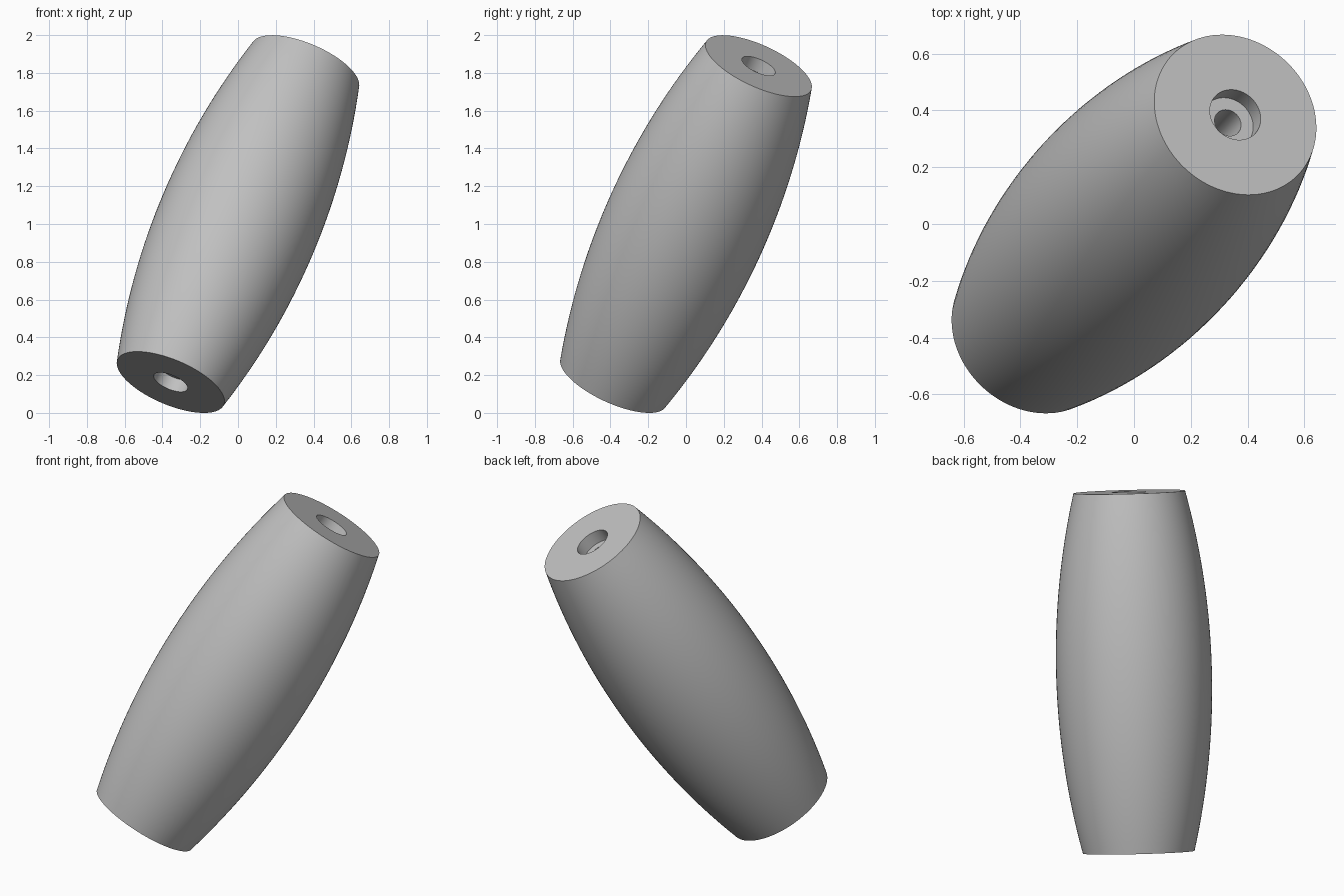
import bpy, bmesh, math
from mathutils import Vector

if "Cube" in bpy.data.objects:
    bpy.data.objects.remove(bpy.data.objects["Cube"])

HALF = 0.988           # half length along the axis
R_END, R_MID = 0.306, 0.427
R_BORE, R_HOLE, DEPTH = 0.096, 0.05, 0.073
SEGS, RINGS = 96, 32
AXIS = Vector((0.357, 0.385, 0.838)).normalized()

# Circular arc of the barrel side
sag = R_MID - R_END
arc_r = (HALF ** 2 + sag ** 2) / (2 * sag)


def barrel_radius(t):
    return R_MID - arc_r + math.sqrt(arc_r ** 2 - t ** 2)


# Closed profile: outer arc, top counterbore, through hole, bottom counterbore
ts = [-HALF + 2 * HALF * i / RINGS for i in range(RINGS + 1)]
profile = [(barrel_radius(t), t) for t in ts]
profile += [(R_BORE, HALF), (R_BORE, HALF - DEPTH), (R_HOLE, HALF - DEPTH),
            (R_HOLE, DEPTH - HALF), (R_BORE, DEPTH - HALF), (R_BORE, -HALF)]

# Revolve the profile
bm = bmesh.new()
rings = [[bm.verts.new((r * math.cos(2 * math.pi * k / SEGS),
                        r * math.sin(2 * math.pi * k / SEGS), z))
          for k in range(SEGS)] for r, z in profile]
for i, a in enumerate(rings):
    b = rings[(i + 1) % len(rings)]
    for k in range(SEGS):
        n = (k + 1) % SEGS
        bm.faces.new((a[k], a[n], b[n], b[k]))
bmesh.ops.recalc_face_normals(bm, faces=bm.faces)

# Tilt onto the leaning axis and stand on the ground
tilt = Vector((0, 0, 1)).rotation_difference(AXIS).to_matrix()
bmesh.ops.rotate(bm, verts=bm.verts, cent=(0, 0, 0), matrix=tilt)
low = min(v.co.z for v in bm.verts)
bmesh.ops.translate(bm, verts=bm.verts, vec=(0, 0, -low))

mesh = bpy.data.meshes.new("barrel_handle")
bm.to_mesh(mesh)
bm.free()
obj = bpy.data.objects.new("barrel_handle", mesh)
bpy.context.collection.objects.link(obj)

# Plain grey
mat = bpy.data.materials.new("grey")
mat.diffuse_color = (0.53, 0.53, 0.53, 1)
mat.use_nodes = True
mat.node_tree.nodes["Principled BSDF"].inputs["Base Color"].default_value = mat.diffuse_color
mesh.materials.append(mat)

bpy.context.view_layer.objects.active = obj
obj.select_set(True)
bpy.ops.object.shade_smooth_by_angle(angle=math.radians(30))
